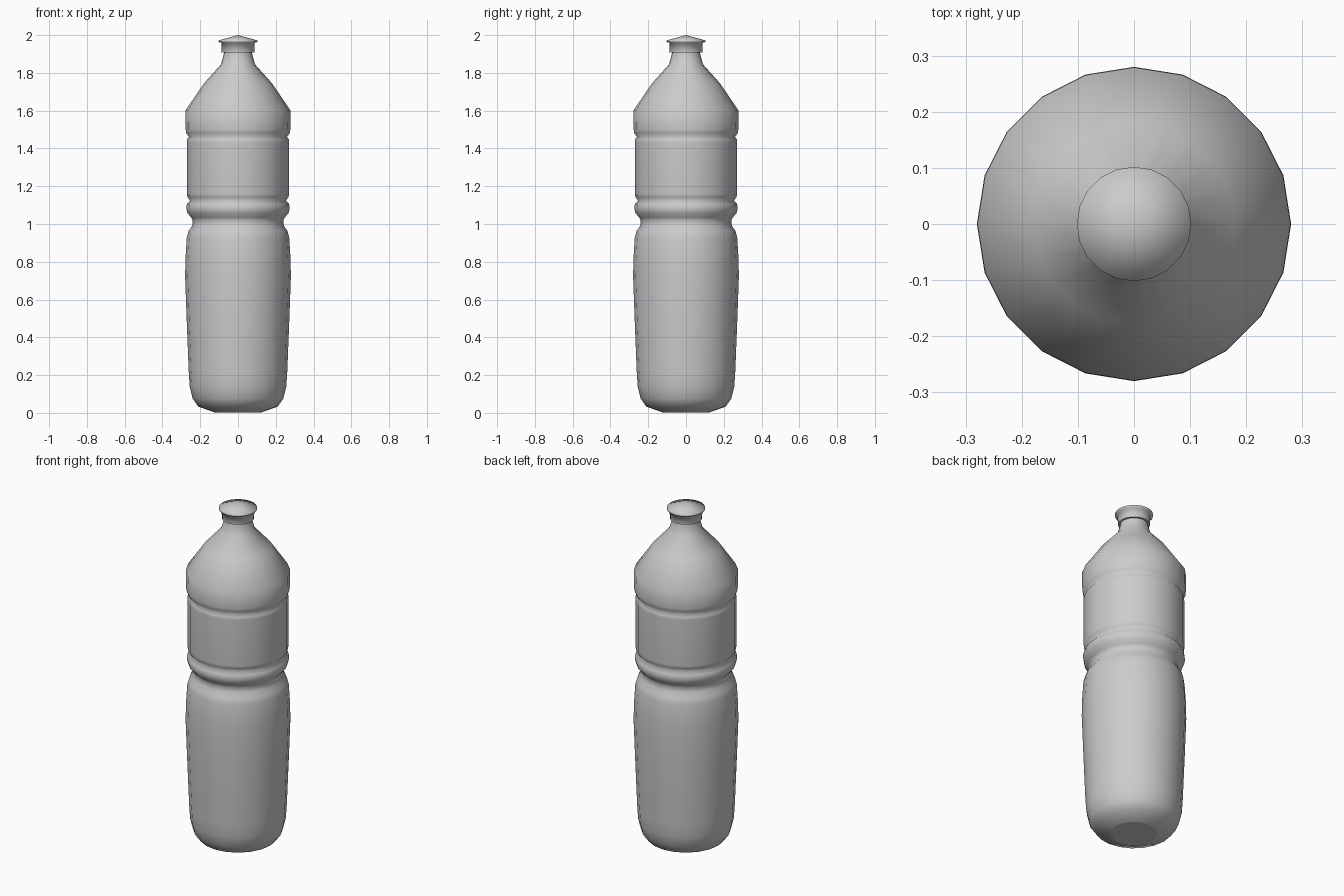
import bpy, bmesh
from math import cos, sin, pi, radians

if "Cube" in bpy.data.objects:
    bpy.data.objects.remove(bpy.data.objects["Cube"])

SIDES = 20


def lathe(name, profile, sharp_angle):
    """Spin (radius, z) points around z; zero radius becomes a pole, open ends are capped."""
    bm = bmesh.new()
    rings = []
    for r, z in profile:
        if r == 0:
            rings.append([bm.verts.new((0, 0, z))])
        else:
            rings.append([bm.verts.new((r * cos(2 * pi * i / SIDES), r * sin(2 * pi * i / SIDES), z))
                          for i in range(SIDES)])
    for a, b in zip(rings, rings[1:]):
        for i in range(SIDES):
            j = (i + 1) % SIDES
            bm.faces.new((a[i], a[j], b[0]) if len(b) == 1 else (a[i], a[j], b[j], b[i]))
    caps = [bm.faces.new(rings[0][::-1])]
    if len(rings[-1]) > 1:
        caps.append(bm.faces.new(rings[-1]))
    for f in bm.faces:
        f.smooth = f not in caps
    for e in bm.edges:
        flat = any(f in caps for f in e.link_faces)
        e.smooth = not flat and e.calc_face_angle(0) < radians(sharp_angle)
    me = bpy.data.meshes.new(name)
    bm.to_mesh(me)
    bm.free()
    ob = bpy.data.objects.new(name, me)
    bpy.context.collection.objects.link(ob)
    return ob


# Bottle body: base, tapered lower half, waist ring, label band, shoulder, neck
lathe("bottle_body", [
    (0.125, 0.003), (0.21, 0.033), (0.24, 0.075), (0.256, 0.14), (0.261, 0.22),
    (0.272, 0.50), (0.28, 0.72), (0.278, 0.82), (0.271, 0.93), (0.262, 0.963),
    (0.243, 0.99), (0.24, 1.02), (0.248, 1.035), (0.268, 1.058), (0.273, 1.08),
    (0.271, 1.105), (0.254, 1.125), (0.268, 1.142), (0.27, 1.16), (0.27, 1.43),
    (0.27, 1.447), (0.26, 1.461), (0.275, 1.482), (0.277, 1.50), (0.279, 1.60),
    (0.18, 1.745), (0.09, 1.845), (0.074, 1.905), (0.074, 1.915),
], 62)

# Cap: collar, wide thin lip and shallow conical top
lathe("cap", [
    (0.086, 1.908), (0.088, 1.96), (0.102, 1.963), (0.102, 1.972), (0, 2.0),
], 40)
